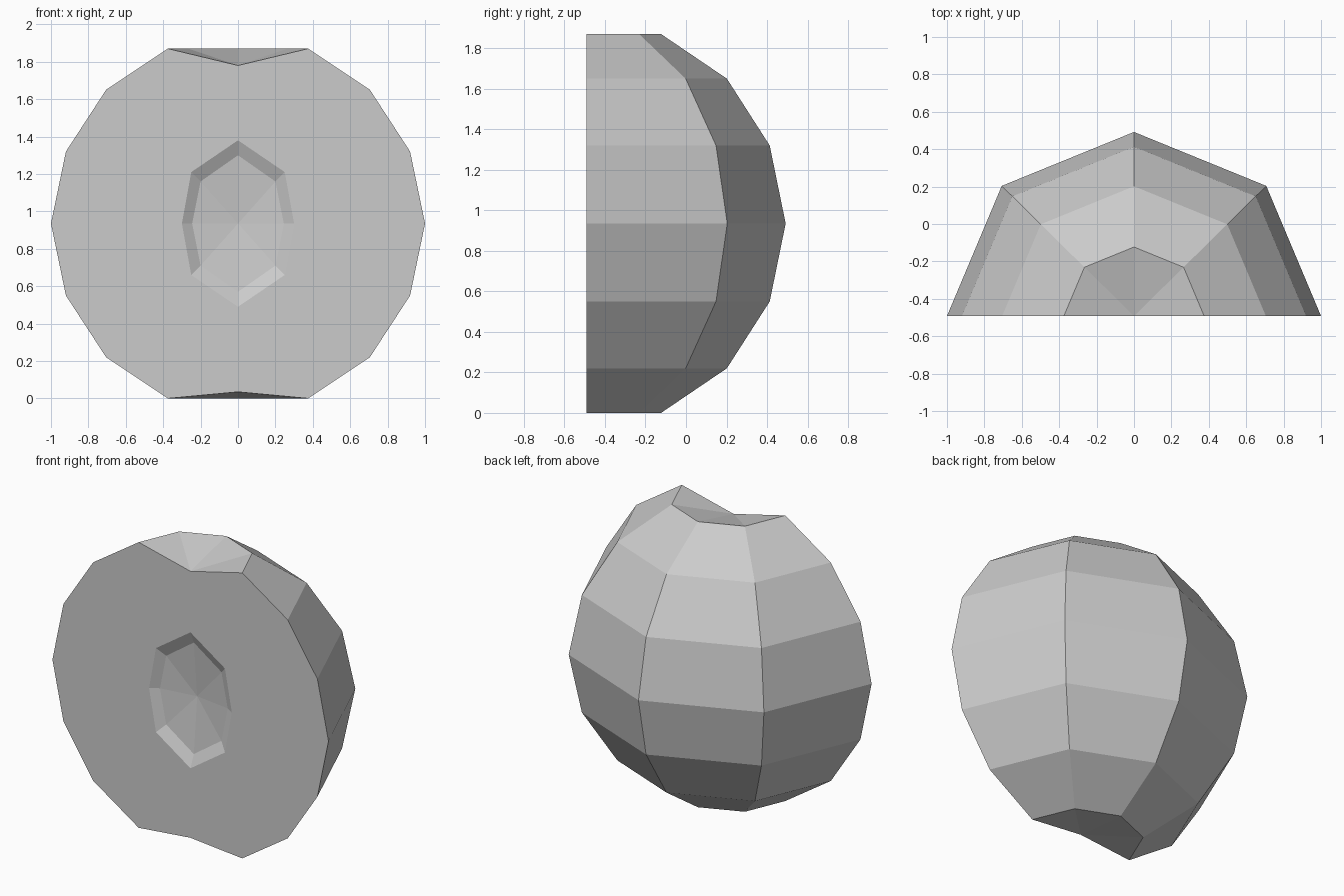
import bpy, bmesh
from math import sin, cos, pi

cube = bpy.data.objects.get("Cube")
if cube:
    bpy.data.objects.remove(cube, do_unlink=True)

# Single flat colour
mat = bpy.data.materials.new("light_grey")
mat.use_nodes = True
colour = (0.6, 0.6, 0.6, 1)
mat.diffuse_color = colour
mat.node_tree.nodes["Principled BSDF"].inputs["Base Color"].default_value = colour

CUT = -0.492   # plane of the cut face
DEPTH = 0.984  # distance from cut face to the back
MID = 0.935    # height of the widest ring

bm = bmesh.new()

# Rounded skin: half a lathe with four sides, dimpled at both ends
profile = [(0.375, 0), (0.705, 0.22), (0.92, 0.55), (1, MID),
           (0.92, 1.32), (0.705, 1.65), (0.375, 1.87)]
rings = [[bm.verts.new((r * cos(i * pi / 4), CUT + DEPTH * r * sin(i * pi / 4), z))
          for i in range(5)] for r, z in profile]
for low, high in zip(rings, rings[1:]):
    for i in range(4):
        bm.faces.new((low[i], low[i + 1], high[i + 1], high[i]))
for ring, z in ((rings[0], 0.035), (rings[-1], 1.78)):
    centre = bm.verts.new((0, CUT, z))
    for i in range(4):
        bm.faces.new((ring[i], ring[i + 1], centre))
rim = [e for e in bm.edges if e.is_boundary]

# Seed hollow: steep wall, then a shallow bowl
def hollow_ring(top, shoulder_x, shoulder_z, side, depth):
    quarter = [(0, top), (shoulder_x, shoulder_z), (side, 0), (shoulder_x, -shoulder_z)]
    points = quarter + [(-x, -z) for x, z in quarter]
    return [bm.verts.new((x, CUT + depth, MID + z)) for x, z in points]

outer = hollow_ring(0.445, 0.25, 0.275, 0.3, 0)
inner = hollow_ring(0.365, 0.2, 0.225, 0.245, 0.035)
bottom = bm.verts.new((0, CUT + 0.07, MID))
for i in range(8):
    j = (i + 1) % 8
    bm.faces.new((outer[i], outer[j], inner[j], inner[i]))
    bm.faces.new((inner[i], inner[j], bottom))
lip = [bm.edges.get((outer[i], outer[(i + 1) % 8])) for i in range(8)]

# Flat cut face around the hollow
bmesh.ops.triangle_fill(bm, edges=rim + lip, use_beauty=True, normal=(0, -1, 0))
bmesh.ops.recalc_face_normals(bm, faces=bm.faces)

mesh = bpy.data.meshes.new("fruit_half")
bm.to_mesh(mesh)
bm.free()
mesh.materials.append(mat)
fruit = bpy.data.objects.new("fruit_half", mesh)
bpy.context.collection.objects.link(fruit)
